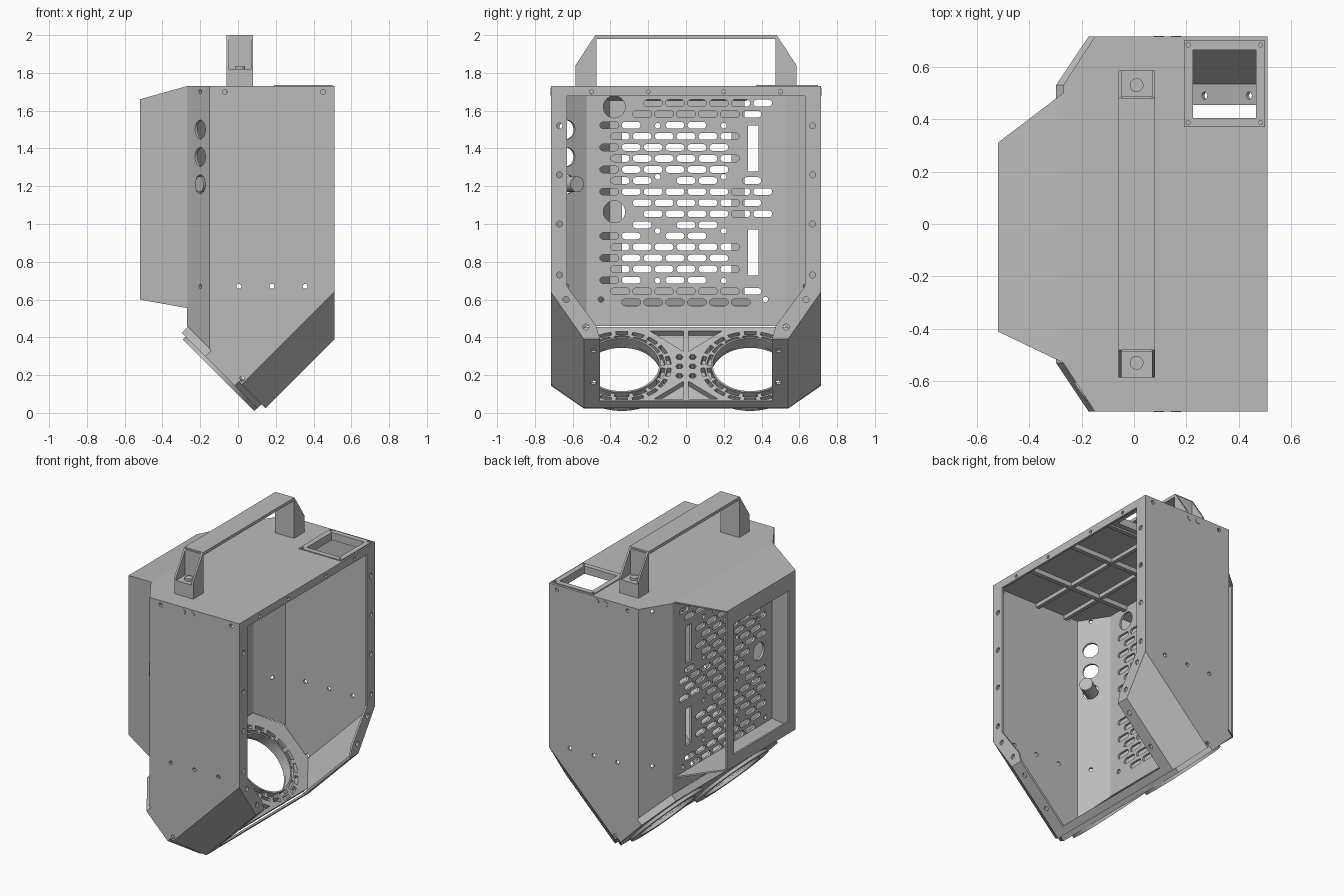
import bpy, bmesh
from math import sin, cos, pi, radians
from mathutils import Vector as V
from mathutils.geometry import normal

cube = bpy.data.objects.get("Cube")
if cube:
    bpy.data.objects.remove(cube)

grey = bpy.data.materials.new("plain_grey")
grey.use_nodes = True
grey.diffuse_color = (0.5, 0.5, 0.5, 1)
grey.node_tree.nodes["Principled BSDF"].inputs["Base Color"].default_value = (0.5, 0.5, 0.5, 1)

X, Y, Z = V((1, 0, 0)), V((0, 1, 0)), V((0, 0, 1))
INSIDE = V((0.1, 0, 0.9))
TOP = 1.73


def prisms(name, loops, start, end):
    """Mesh object of closed loops extruded from start to end offset."""
    bm = bmesh.new()
    for loop in loops:
        a = [bm.verts.new(p + start) for p in loop]
        b = [bm.verts.new(p + end) for p in loop]
        bm.faces.new(a)
        bm.faces.new(b[::-1])
        for i in range(len(a)):
            j = (i + 1) % len(a)
            bm.faces.new((a[j], a[i], b[i], b[j]))
    bmesh.ops.recalc_face_normals(bm, faces=bm.faces)
    mesh = bpy.data.meshes.new(name)
    bm.to_mesh(mesh)
    bm.free()
    mesh.materials.append(grey)
    ob = bpy.data.objects.new(name, mesh)
    bpy.context.collection.objects.link(ob)
    return ob


def panel(name, pts, t=0.015, holes=(), base=0.0):
    """Flat sheet with cut-outs, thickened towards the inside of the case."""
    pts = [V(p) for p in pts]
    n = normal(pts)
    if n.dot(INSIDE - pts[0]) < 0:
        n = -n
    ob = prisms(name, [pts], n * base, n * (base + t))
    if holes:
        cutter = prisms("cutter", holes, n * -0.08, n * 0.08)
        cutter.hide_render = True
        mod = ob.modifiers.new("cut", 'BOOLEAN')
        mod.operation, mod.solver, mod.object = 'DIFFERENCE', 'EXACT', cutter
        bpy.context.view_layer.update()
        deps = bpy.context.evaluated_depsgraph_get()
        mesh = bpy.data.meshes.new_from_object(ob.evaluated_get(deps))
        ob.modifiers.clear()
        ob.data = mesh
        bpy.data.objects.remove(cutter)
    return ob


def at(c, u, v, pts):
    return [V(c) + u * a + v * b for a, b in pts]


def disc(c, u, v, r, n=16):
    return at(c, u, v, [(r * cos(2 * pi * i / n), r * sin(2 * pi * i / n)) for i in range(n)])


def rect(c, u, v, a, b):
    return at(c, u, v, [(-a, -b), (a, -b), (a, b), (-a, b)])


def slot(c, u, v, half, r, n=6):
    pts = []
    for side in (1, -1):
        for i in range(n + 1):
            a = pi * i / n - pi / 2
            pts.append((side * (half + r * cos(a)), side * r * sin(a)))
    return at(c, u, v, pts)


def box(name, lo, hi):
    x0, y0, z0 = lo
    x1, y1, z1 = hi
    return prisms(name, [[V((x0, y0, z0)), V((x1, y0, z0)), V((x1, y1, z0)), V((x0, y1, z0))]],
                  V(), Z * (z1 - z0))


def cylinder(name, c, axis, r, length):
    u = axis.orthogonal().normalized()
    ob = prisms(name, [disc(c, u, axis.cross(u), r, 24)], V(), axis * length)
    bpy.ops.object.select_all(action='DESELECT')
    ob.select_set(True)
    bpy.context.view_layer.objects.active = ob
    bpy.ops.object.shade_smooth_by_angle(angle=radians(40))
    return ob


# Roof with outlet opening and raised outlet frame
roof = [(-0.27, -0.53), (-0.15, -0.715), (0.51, -0.715), (0.51, 0.715), (-0.15, 0.715), (-0.27, 0.53)]
outlet = (0.345, 0.535, TOP)
hole = rect(outlet, X, Y, 0.12, 0.13)
panel("roof", at((0, 0, TOP), X, Y, roof), 0.015, [hole])
panel("outlet_frame", rect(outlet, X, Y, 0.155, 0.165), -0.006,
      [hole] + [disc(V(outlet) + V((a, b, 0)), X, Y, 0.008, 12) for a in (-0.138, 0.138) for b in (-0.148, 0.148)])
panel("outlet_collar", rect(outlet, X, Y, 0.155, 0.165), 0.03, [hole], 0.015)

# Stiffening ribs below the roof
for i, y in enumerate((-0.38, 0.0, 0.34)):
    box(f"roof_rib_{i}", (-0.25, y - 0.015, 1.685), (0.5, y + 0.015, 1.718))
for i, x in enumerate((-0.06, 0.16)):
    box(f"roof_beam_{i}", (x, -0.7, 1.69), (x + 0.025, 0.7, 1.718))
panel("roof_front_rim", rect((0.51, 0, 1.704), Y, Z, 0.714, 0.026), 0.015,
      [disc((0.51, y, 1.7), Y, Z, 0.011, 12) for y in (-0.5, -0.2, 0.2, 0.5)])

# Vented rear wall: staggered slots that leave room for larger openings
cuts = []
rounds = [(-0.38, 1.62), (-0.38, 1.065)]
pins = [(y, z) for y in (-0.15, 0.2) for z in (1.52, 1.25, 0.963, 0.7)]
tall = [(0.355, 1.4), (0.355, 0.85)]
for row in range(19):
    z = 1.64 - row * 0.0586
    for k in range(-4, 4):
        y = 0.116 * k + (0.058 if row % 2 == 0 else 0)
        near = lambda spots, dy, dz: any(abs(y - a) < dy and abs(z - b) < dz for a, b in spots)
        if near(rounds, 0.13, 0.08) or near(pins, 0.075, 0.033) or near(tall, 0.1, 0.15):
            continue
        if abs(y) > 0.42 or (row == 18 and abs(y) > 0.3):
            continue
        cuts.append(slot((-0.27, y, z), Y, Z, 0.032, 0.018))
cuts += [disc((-0.27, y, z), Y, Z, 0.058, 28) for y, z in rounds]
cuts += [disc((-0.27, y, z), Y, Z, 0.015, 12) for y, z in pins + [(-0.45, 0.6), (0.42, 0.6)]]
cuts += [rect((-0.27, y, z), Y, Z, 0.028, 0.122) for y, z in tall]
panel("rear_wall", [(-0.27, -0.53, 0.46), (-0.27, 0.53, 0.46), (-0.27, 0.53, TOP), (-0.27, -0.53, TOP)], 0.015, cuts)

# Mirrored side parts
for s, tag in ((1, "back"), (-1, "front")):
    u = V((0.12, s * 0.185, 0)).normalized()
    mid = lambda z: V((-0.2, s * 0.638, z))
    ports = [disc(mid(0.67), u, Z, 0.012, 12), disc(mid(1.7), u, Z, 0.012, 12)]
    if s < 0:
        ports += [disc(mid(z), u, Z, 0.05, 28) for z in (1.5, 1.355, 1.21)]
    panel(tag + "_corner_wall", [(-0.27, s * 0.53, 0.46), (-0.15, s * 0.715, 0.34),
                                 (-0.15, s * 0.715, TOP), (-0.27, s * 0.53, TOP)], 0.015, ports)

    spots = [(x, 0.67) for x in (0.005, 0.18, 0.355)] + [(x, 1.7) for x in (-0.07, 0.45)] + [(0.02, 0.18)]
    panel(tag + "_side_wall", at((0, s * 0.715, 0), X, Z, [
        (-0.15, TOP), (0.51, TOP), (0.51, 0.64), (0.02, 0.15), (-0.15, 0.34)]), 0.015,
        [disc((x, s * 0.715, z), X, Z, 0.013, 12) for x, z in spots])
    for x in (0.095, 0.16):
        cylinder(tag + "_side_screw", (x, s * 0.712, 1.7), Y * s, 0.019, 0.006)

    panel(tag + "_lower_chamfer", [(0.51, s * 0.715, 0.64), (0.02, s * 0.715, 0.15),
                                   (0.145, s * 0.54, 0.025), (0.51, s * 0.54, 0.39)])
    slope = V((1, 0, 1)).normalized()
    panel(tag + "_lower_flange", [(0.145, s * 0.54, 0.025), (0.51, s * 0.54, 0.39),
                                  (0.51, s * 0.455, 0.39), (0.145, s * 0.455, 0.025)], 0.015,
          [disc((x, s * 0.49, x - 0.12), Y, slope, 0.015, 12) for x in (0.28, 0.45)])

    rim = [(0.715, TOP), (0.63, TOP), (0.63, 0.67), (0.475, 0.46), (0.455, 0.39), (0.54, 0.39), (0.715, 0.64)]
    spots = [(0.67, z) for z in (1.52, 1.26, 1.0, 0.73)] + [(0.635, 0.6), (0.53, 0.455)]
    panel(tag + "_opening_rim", [(0.51, s * a, b) for a, b in rim], 0.012,
          [disc((0.51, s * a, b), Y, Z, 0.016, 12) for a, b in spots])

    # Handle leg: solid foot, inner web, two tapered cheeks and a screw
    lo, hi = sorted((s * 0.475, s * 0.585))
    box(tag + "_handle_foot", (-0.06, lo, TOP), (0.08, hi, 1.82))
    lo, hi = sorted((s * 0.475, s * 0.487))
    box(tag + "_handle_web", (-0.06, lo, 1.82), (0.08, hi, 1.99))
    cheek = [(0.475, 1.82), (0.585, 1.82), (0.585, 1.84), (0.48, 2.0), (0.475, 2.0)]
    for x in (-0.06, 0.068):
        prisms(tag + "_handle_cheek", [[V((x, s * a, b)) for a, b in cheek]], V(), X * 0.012)
    cylinder(tag + "_handle_screw", (0.01, s * 0.53, 1.815), Z, 0.026, 0.02)
box("handle_bar", (-0.06, -0.48, 1.98), (0.08, 0.48, 2.0))

# Plug through the lowest corner port
axis = V((0.185, 0.12, 0)).normalized()
cylinder("corner_plug", V((-0.2, -0.638, 1.21)) - axis * 0.006, axis, 0.042, 0.12)

# Slanted fan plate with grille layer and outer collars
up = V((-1, 0, 1)).normalized()
origin = V((0.102, 0, 0.023))
outline = [(-0.54, 0), (0.54, 0), (0.715, 0.17), (0.715, 0.39), (0.53, 0.565),
           (-0.53, 0.565), (-0.715, 0.39), (-0.715, 0.17)]
centres = [origin + Y * y + up * 0.27 for y in (-0.34, 0.34)]
bores = [disc(c, Y, up, 0.2, 56) for c in centres]
panel("fan_plate", at(origin, Y, up, outline), 0.012, bores)


def sector(c, r0, r1, a0, a1, n=5):
    ang = [a0 + (a1 - a0) * i / n for i in range(n + 1)]
    return at(c, Y, up, [(r1 * cos(a), r1 * sin(a)) for a in ang] + [(r0 * cos(a), r0 * sin(a)) for a in ang[::-1]])


pockets = []
for c in centres:
    for r0, r1, count in ((0.209, 0.23, 14), (0.24, 0.262, 18)):
        step = 2 * pi / count
        pockets += [sector(c, r0, r1, i * step + 0.05, (i + 1) * step - 0.05) for i in range(count)]
for s in (1, -1):
    pockets.append(at(origin, Y, up, [(s * 0.012, 0.535), (s * 0.19, 0.535), (s * 0.012, 0.38)]))
    pockets.append(at(origin, Y, up, [(s * 0.012, 0.025), (s * 0.17, 0.025), (s * 0.012, 0.16)]))
    pockets += [disc(origin + Y * s * 0.035 + up * h, Y, up, 0.02, 6) for h in (0.2, 0.27, 0.34)]
panel("fan_grille", at(origin, Y, up, outline), 0.034, bores + pockets, 0.012)
for c, tag in zip(centres, ("front", "back")):
    panel(tag + "_fan_collar", disc(c, Y, up, 0.268, 56), -0.02, [disc(c, Y, up, 0.205, 56)])
    panel(tag + "_fan_ring", disc(c, Y, up, 0.208, 56), 0.012, [disc(c, Y, up, 0.198, 56)], 0.046)
panel("lower_lip", [(0.145, -0.46, 0.025), (0.145, 0.46, 0.025), (0.18, 0.46, 0.06), (0.18, -0.46, 0.06)], 0.012)

# Rear hood, open on one flank, with a large window
base = [V((-0.27, y, z)) for y, z in ((-0.53, 0.555), (0.5, 0.555), (0.5, TOP), (-0.53, TOP))]
face = [V((-0.52, y, z)) for y, z in ((-0.41, 0.6), (0.31, 0.6), (0.31, 1.66), (-0.41, 1.66))]
panel("hood_face", face, 0.012, [rect((-0.52, -0.05, 1.115), Y, Z, 0.29, 0.435)])
for name, i in (("hood_floor", 0), ("hood_top", 2), ("hood_flank", 3)):
    j = (i + 1) % 4
    panel(name, [base[i], base[j], face[j], face[i]], 0.01)
